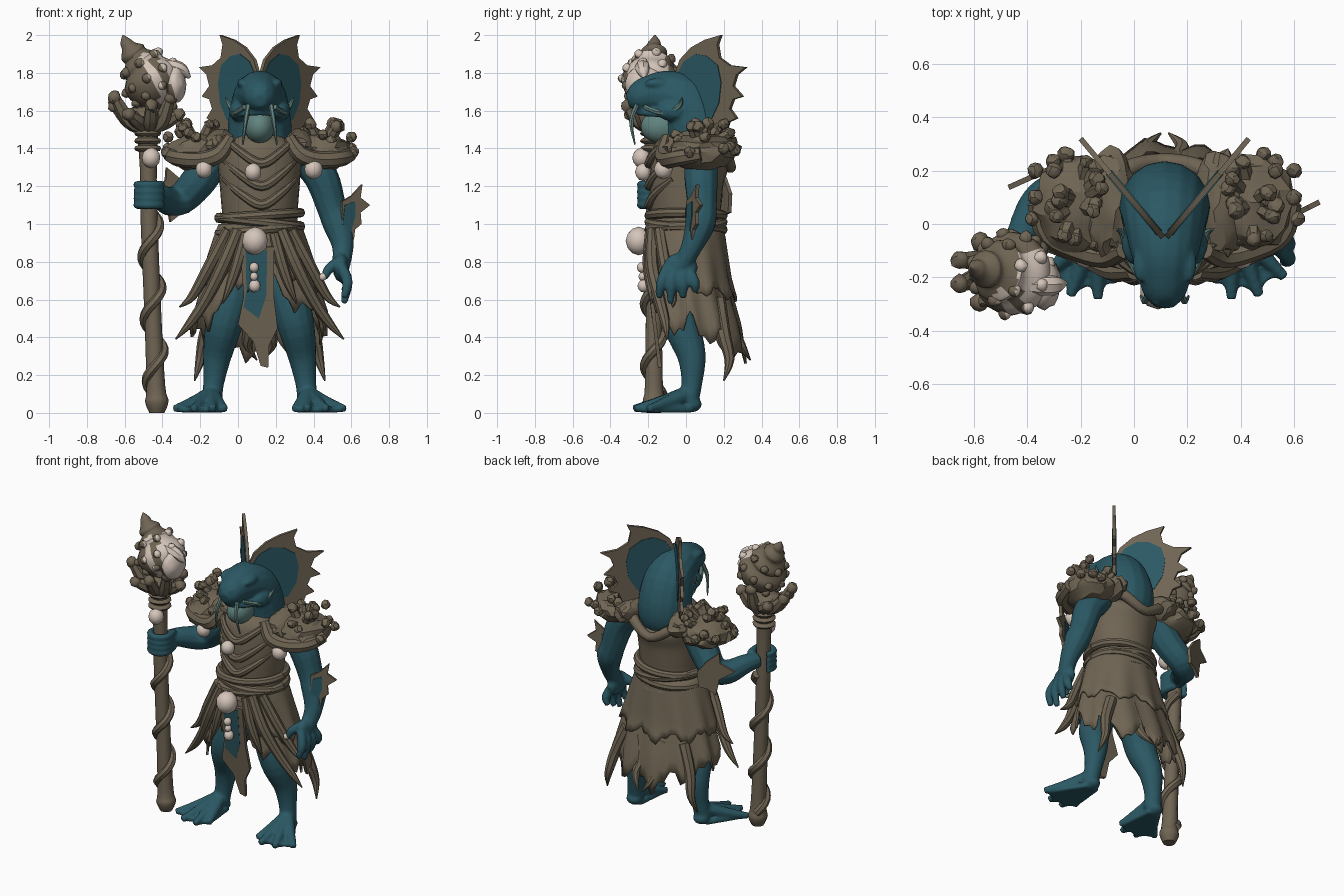
import bpy, bmesh, math, random
from mathutils import Vector, Matrix

random.seed(4)
if "Cube" in bpy.data.objects:
    bpy.data.objects.remove(bpy.data.objects["Cube"])

MID = 0.115  # centre line of the body


def material(name, col):
    m = bpy.data.materials.new(name)
    m.use_nodes = True
    m.diffuse_color = (*col, 1)
    m.node_tree.nodes["Principled BSDF"].inputs["Base Color"].default_value = (*col, 1)
    return m


TEAL = material("teal skin", (0.024, 0.098, 0.127))
BROWN = material("brown cloth and coral", (0.16, 0.13, 0.088))
CREAM = material("cream pearl", (0.66, 0.56, 0.49))
PALE = material("pale teal mouth", (0.12, 0.23, 0.21))


def mir(p):
    return (2 * MID - p[0], *p[1:])


def both(pts):
    return [pts, [mir(p) for p in pts]]


def tube(bm, pts, seg=10, sub=4, squash=1):
    """Smooth tube through points (x, y, z, radius)."""
    pts = [Vector(p) for p in pts]
    n, path = len(pts), []
    for i in range(n - 1):
        a, b, c, d = pts[max(i - 1, 0)], pts[i], pts[i + 1], pts[min(i + 2, n - 1)]
        for k in range(sub):
            t = k / sub
            path.append((b * 2 + (c - a) * t + (a * 2 - b * 5 + c * 4 - d) * t**2
                         + (b * 3 - a - c * 3 + d) * t**3) / 2)
    path.append(pts[-1])
    side, rings = Vector((1, 0.01, 0.02)), []
    for i, p in enumerate(path):
        tan = (path[min(i + 1, len(path) - 1)] - path[max(i - 1, 0)]).to_3d().normalized()
        side = side - tan * side.dot(tan)
        if side.length < 0.05:
            side = tan.orthogonal()
        side.normalize()
        up, ring = tan.cross(side), []
        for k in range(seg):
            a = math.tau * k / seg
            off = (side * math.cos(a) + up * math.sin(a)) * max(p[3], 0.002)
            off.y *= squash
            ring.append(bm.verts.new(p.to_3d() + off))
        rings.append(ring)
    for r, s in zip(rings, rings[1:]):
        for k in range(seg):
            j = (k + 1) % seg
            bm.faces.new((r[k], r[j], s[j], s[k]))
    bm.faces.new(rings[0])
    bm.faces.new(rings[-1])


def ball(bm, loc, size, div=2, jitter=0):
    size = (size,) * 3 if isinstance(size, float) else size
    mat = Matrix.Translation(loc) @ Matrix.Diagonal((*size, 1))
    made = bmesh.ops.create_icosphere(bm, subdivisions=div, radius=1, matrix=mat)
    for v in made["verts"]:
        v.co += (v.co - Vector(loc)) * random.uniform(-jitter, jitter)


def plate(bm, outline, at, thick):
    f = bm.faces.new([bm.verts.new(at(a, b)) for a, b in outline])
    f.normal_update()
    n = f.normal * thick
    bmesh.ops.translate(bm, verts=f.verts, vec=-n / 2)
    new = bmesh.ops.extrude_face_region(bm, geom=[f])["geom"]
    bmesh.ops.translate(bm, verts=[v for v in new if isinstance(v, bmesh.types.BMVert)], vec=n)


def finish(bm, name, *mats, rule=None, angle=40, fix=True):
    if fix:
        bmesh.ops.recalc_face_normals(bm, faces=bm.faces[:])
    me = bpy.data.meshes.new(name)
    if rule:
        for f in bm.faces:
            f.material_index = rule(f.calc_center_median())
    bm.to_mesh(me)
    bm.free()
    for m in mats:
        me.materials.append(m)
    ob = bpy.data.objects.new(name, me)
    bpy.context.collection.objects.link(ob)
    bpy.ops.object.select_all(action="DESELECT")
    ob.select_set(True)
    bpy.context.view_layer.objects.active = ob
    bpy.ops.object.shade_smooth_by_angle(angle=math.radians(angle))
    return ob


# Body: head, arms, legs and webbed feet fused into one skin
bm = bmesh.new()
tube(bm, [(MID, .05, 1.27, .1), (MID, .062, 1.38, .163), (MID, .06, 1.5, .17), (MID, .01, 1.63, .155),
          (MID, -.1, 1.685, .13), (MID, -.2, 1.685, .1), (MID, -.27, 1.665, .075), (MID, -.31, 1.655, .035)], 16)
for s in (-1, 1):
    ball(bm, (MID + s * .09, -.15, 1.745), (.03, .07, .028))      # brow
    ball(bm, (MID + s * .03, -.28, 1.71), (.018, .03, .018))       # nostril
    ball(bm, (MID + s * .105, -.06, 1.6), (.06, .1, .06))          # cheek
tube(bm, [(MID - .12, -.02, 1.59, .03), (MID - .095, -.16, 1.585, .02), (MID, -.25, 1.59, .016),
          (MID + .095, -.16, 1.585, .02), (MID + .12, -.02, 1.59, .03)])
tube(bm, [(.34, .08, 1.37, .09), (.44, .08, 1.25, .092), (.495, .085, 1.09, .08), (.53, .075, 1, .082),
          (.555, .03, .88, .058), (.545, -.02, .78, .05)])
tube(bm, [(-.11, .08, 1.37, .09), (-.2, .09, 1.24, .095), (-.29, .11, 1.14, .085), (-.36, .06, 1.12, .078),
          (-.42, -.05, 1.15, .062), (-.46, -.13, 1.16, .05)])
ball(bm, (.545, -.03, .77), (.045, .095, .08))
for i, y in enumerate((-.13, -.075, -.015, .045)):                 # open hand
    drop = .58 + .03 * abs(i - 1)
    tube(bm, [(.55, y * .6 - .02, .77, .03), (.58, y, .69, .029), (.56, y * 1.1, drop, .018)], 8)
tube(bm, [(.53, -.07, .8, .03), (.48, -.1, .76, .028), (.455, -.11, .71, .018)], 8)
for i in range(4):                                                 # gripping fingers
    z = 1.1 + .036 * i
    tube(bm, [(-.42, -.1, z, .022), (-.41, -.2, z, .022), (-.47, -.24, z, .022), (-.53, -.2, z, .022),
              (-.53, -.13, z, .018)], 8)
leg = [(.01, .04, .85, .1), (-.03, -.01, .64, .11), (-.075, -.02, .47, .1), (-.11, .03, .3, .076),
       (-.13, .03, .15, .055), (-.14, .01, .06, .058)]
web = [(-.19, .03), (-.33, -.19), (-.27, -.21), (-.23, -.26), (-.17, -.23), (-.13, -.27), (-.1, -.22),
       (-.065, -.21), (-.09, .03)]
for path in both(leg):
    tube(bm, path, 14)
for outline in both(web):
    plate(bm, outline, lambda a, b: (a, b, .018), .03)
for x, y in ((-.335, -.2), (-.24, -.27), (-.135, -.28), (-.07, -.22)):
    for path in both([(-.14, .01, .1, .045), (-.14 + (x + .14) * .5, y * .5, .055, .034), (x, y, .022, .02)]):
        tube(bm, path, 8)
for p in both([(-.14, .03, .045)]):
    ball(bm, p[0], (.055, .055, .043))
body = finish(bm, "body", TEAL)
mod = body.modifiers.new("fuse", "REMESH")
mod.mode, mod.voxel_size, mod.use_smooth_shade = "VOXEL", .01, True
mod = body.modifiers.new("soften", "SMOOTH")
mod.factor, mod.iterations = .5, 2

# Mouth lining and whiskers
bm = bmesh.new()
ball(bm, (MID, -.13, 1.515), (.08, .11, .09), 3)
for side in (-1, 1):
    x = lambda d: MID + side * d
    tube(bm, [(x(.06), -.26, 1.63, .014), (x(.075), -.29, 1.54, .012), (x(.09), -.27, 1.42, .004)], 6)
    tube(bm, [(x(.08), -.22, 1.62, .014), (x(.13), -.13, 1.59, .015), (x(.155), -.04, 1.62, .014),
              (x(.18), -.02, 1.67, .004)], 6)
finish(bm, "mouth_and_whiskers", PALE)

# Head crest, forearm fin and elbow fin: scalloped spiny plates with a skin panel on each side
crest = [(.12, 1.8), (.14, 1.87), (.19, 1.935), (.25, 1.975), (.32, 2), (.305, 1.95), (.315, 1.88), (.36, 1.84),
         (.43, 1.83), (.39, 1.79), (.375, 1.73), (.415, 1.675), (.375, 1.66), (.36, 1.61), (.39, 1.56), (.355, 1.54),
         (.34, 1.48), (.2, 1.5)]
panel = [(.125, 1.78), (.16, 1.86), (.21, 1.9), (.26, 1.89), (.31, 1.84), (.325, 1.75), (.315, 1.64), (.28, 1.55),
         (.2, 1.52)]
fore = [(.54, .88), (.55, 1.12), (.6, 1.15), (.655, 1.21), (.645, 1.14), (.695, 1.1), (.645, 1.06), (.65, 1),
        (.615, .97), (.61, .92)]
fore_in = [(.54, .92), (.56, 1.1), (.615, 1.12), (.615, 1.04), (.59, .95)]
elbow = [(-.25, 1.16), (-.31, 1.24), (-.38, 1.3), (-.385, 1.23), (-.47, 1.18), (-.38, 1.12), (-.36, 1.01),
         (-.31, 1.05), (-.26, 1.06)]
crest_at = lambda a, b: (a, (a - .13) * 1.2 - .04, b)
for name, mat, shape, arm, th in (("fins", BROWN, crest, fore, .02), ("fin_panels", TEAL, panel, fore_in, .028)):
    bm = bmesh.new()
    plate(bm, shape, crest_at, th)
    plate(bm, shape, lambda a, b: mir(crest_at(a, b)), th)
    plate(bm, arm, lambda a, b: (a, .02 + (a - .57) * .5, b), th)
    if mat == BROWN:
        plate(bm, elbow, lambda a, b: (a, .2 + (a + .33) * .45, b), th)
    finish(bm, name, mat)

# Tunic with draped folds, collar and belt
bm = bmesh.new()
tube(bm, [(MID, 0, .92, .23), (MID, 0, 1.02, .2), (MID, 0, 1.12, .205), (MID, .005, 1.25, .215),
          (MID, .03, 1.37, .22), (MID, .05, 1.43, .15)], 28, squash=.92)
for low in (1.1, 1.2, 1.32):
    tube(bm, [(MID - .19, -.07, low + .14, .015), (MID - .1, -.165, low + .06, .022), (MID + .01, -.195, low, .026),
              (MID + .11, -.165, low + .06, .022), (MID + .19, -.07, low + .14, .015)], 8)
tube(bm, [(MID - .24, .1, 1.43, .04), (MID - .15, .2, 1.38, .035), (MID, .235, 1.3, .03),
          (MID + .15, .2, 1.38, .035), (MID + .24, .1, 1.43, .04)])
for z, tilt in ((.97, .02), (1.01, -.025), (1.045, .015)):
    tube(bm, [(MID + .215 * math.cos(a), .195 * math.sin(a), z + tilt * math.cos(a), .026)
              for a in [math.tau * k / 16 for k in range(17)]], 8, 2)
finish(bm, "tunic_and_belt", BROWN)


# Ragged skirt layers: hem height depends on the direction
def skirt(name, front, side, back, puff, rag):
    bm = bmesh.new()
    count, rows, grid = 64, 9, []
    for k in range(count):
        a = math.tau * k / count
        s = math.sin(a)
        hem = side + (back - side) * max(s, 0) + (front - side) * max(-s, 0) ** 4
        hem += rag * (abs((k * 9 / count) % 1 - .5) * 4 - 1) + rag * .4 * math.sin(k * 2.4)
        col = []
        for r in range(rows):
            z = 1 + (hem - 1) * r / (rows - 1)
            d = min(1, (1 - z) / .55)
            fold = 1 + .055 * d * math.sin(11 * a + 3 * z)
            rx, ry = (.2 + puff + .17 * d ** .9) * fold, (.18 + puff + .05 * d) * fold
            back_lean = .07 * max(0, .7 - z) * 2 * max(s, 0)
            col.append(bm.verts.new((MID + rx * math.cos(a), .025 * d + ry * s + back_lean, z)))
        grid.append(col)
    for k in range(count):
        c, n = grid[k], grid[(k + 1) % count]
        for r in range(rows - 1):
            bm.faces.new((c[r], c[r + 1], n[r + 1], n[r]))
    ob = finish(bm, name, BROWN, fix=False)
    ob.modifiers.new("cloth", "SOLIDIFY").thickness = .014


skirt("skirt", .73, .47, .34, 0, .07)
skirt("overskirt", .8, .66, .63, .018, .035)

# Hanging strips over the hips and tattered tails behind
bm = bmesh.new()
for strip in ([(.0, -.18, .97, .03), (-.08, -.18, .78, .035), (-.17, -.14, .6, .03), (-.25, -.11, .48, .024), (-.33, -.1, .39, .004)],
              [(-.05, -.14, .97, .03), (-.15, -.11, .78, .032), (-.24, -.07, .62, .024), (-.31, -.07, .56, .004)],
              [(.04, -.19, .95, .028), (.0, -.2, .8, .03), (-.04, -.19, .68, .024), (-.08, -.18, .58, .004)],
              [(-.1, .17, .6, .04), (-.17, .2, .42, .036), (-.2, .23, .28, .026), (-.23, .2, .17, .004)],
              [(.03, .2, .6, .04), (.06, .24, .45, .036), (.05, .29, .36, .026), (.1, .34, .28, .004)]):
    for path in both(strip):
        tube(bm, path, 8)
finish(bm, "cloth_strips", BROWN)

# Front tabard with a skin-coloured panel
bm = bmesh.new()
plate(bm, [(.01, .88), (.19, .88), (.19, .62), (.21, .45), (.165, .36), (.16, .24), (.12, .25), (.08, .38), (.0, .47),
           (.03, .62)], lambda a, b: (a, -.215 + .12 * (.88 - b), b), .02)
finish(bm, "tabard", BROWN)
bm = bmesh.new()
plate(bm, [(.04, .86), (.155, .86), (.15, .62), (.11, .5), (.03, .56), (.045, .65)],
      lambda a, b: (a, -.222 + .12 * (.88 - b), b), .009)
finish(bm, "tabard_panel", TEAL)

# Coral shoulder guards: a rocky shell with stubby branches
for name, flip in (("left_shoulder_guard", False), ("right_shoulder_guard", True)):
    bm = bmesh.new()
    ball(bm, (.44, .08, 1.38), (.165, .18, .1), 3, .09)
    ball(bm, (.32, .08, 1.41), (.1, .2, .09), 3, .09)
    tube(bm, [(.27, -.1, 1.46, .03), (.33, -.12, 1.37, .045), (.43, -.1, 1.34, .045), (.55, -.04, 1.35, .045),
              (.59, .08, 1.37, .04)], 8)
    for k in range(15):
        a = k * 2.4
        reach = .45 + .55 * (k % 4) / 3
        x, y = .44 + .15 * reach * math.cos(a), .09 + .18 * reach * math.sin(a)
        z = 1.53 - .13 * reach**3 + random.uniform(-.02, .03)
        r = random.uniform(.026, .036)
        tube(bm, [(.44, .08, 1.38, .04), (x, y, z, .024)], 6, 2)
        ball(bm, (x, y, z), r, 2, .12)
    for x, y, z in ((.6, .1, 1.46), (.61, .02, 1.38), (.53, .2, 1.53), (.6, .2, 1.4)):
        ball(bm, (x, y, z), .03, 2, .1)
    if flip:
        bmesh.ops.transform(bm, verts=bm.verts[:], matrix=Matrix.Translation((2 * MID, 0, 0)) @ Matrix.Diagonal((-1, 1, 1, 1)))
    finish(bm, name, BROWN, angle=25)

# Staff with a twisting vine, rings and a coral cup
bm = bmesh.new()
tube(bm, [(-.43, -.17, 0, .04), (-.43, -.17, .06, .062), (-.435, -.17, .14, .05), (-.45, -.17, .5, .045),
          (-.47, -.17, 1, .045), (-.475, -.17, 1.3, .045), (-.48, -.17, 1.55, .06)])
tube(bm, [(-.43 - .035 * z + .05 * math.cos(z * 19), -.17 + .05 * math.sin(z * 19), z, .026)
          for z in [.1 + .04 * k for k in range(25)]], 7, 2)
for z in (1.4, 1.44, 1.48):
    ball(bm, (-.478, -.17, z), (.075, .075, .024))
ball(bm, (-.48, -.17, 1.57), (.11, .1, .06), 3, .1)
for k in range(9):
    a = math.tau * k / 9
    c, s, h = math.cos(a), math.sin(a), 1.58 + .045 * (k % 3)
    tube(bm, [(-.48, -.17, 1.5, .035), (-.48 + .1 * c, -.17 + .08 * s, 1.545, .042),
              (-.49 + .17 * c, -.18 + .13 * s, h, .028)], 7)
    ball(bm, (-.49 + .175 * c, -.18 + .13 * s, h), .036, 2, .12)
finish(bm, "staff", BROWN)

# Whorled knobbly shell on top, cream towards its open lip
bm = bmesh.new()
tube(bm, [(-.61, -.165, 2, .004), (-.595, -.165, 1.965, .03), (-.58, -.17, 1.94, .04), (-.56, -.17, 1.91, .07),
          (-.54, -.17, 1.885, .07), (-.515, -.175, 1.85, .115), (-.495, -.18, 1.825, .115), (-.465, -.185, 1.775, .155),
          (-.43, -.185, 1.71, .14), (-.4, -.185, 1.66, .09), (-.38, -.185, 1.62, .03)], 20, 4)
axis = Vector((.25, -.02, -.38)).normalized()
u = axis.orthogonal().normalized()
for centre, r, count in ((Vector((-.515, -.175, 1.85)), .11, 7), (Vector((-.465, -.185, 1.775)), .15, 9),
                         (Vector((-.43, -.185, 1.71)), .135, 8)):
    for k in range(count):
        p = centre + Matrix.Rotation(math.tau * k / count + r * 9, 3, axis) @ u * r
        ball(bm, p, .026, 2, .1)
ball(bm, (-.335, -.22, 1.74), (.06, .1, .1), 3, .05)
tube(bm, [(-.42, -.23, 1.85, .03), (-.31, -.23, 1.82, .04), (-.255, -.22, 1.775, .008)], 8)


def shell_colour(c):
    v = c.x + .45 * (c.z - 1.75)
    lip = v > -.365 and c.y < -.1 and c.z > 1.63
    return int(lip or (-.46 < v < -.41 and c.y < -.24))


finish(bm, "shell", BROWN, CREAM, rule=shell_colour)

# Pearls and thumbnail
bm = bmesh.new()
for x, y, z, r in ((.09, -.25, .91, .07), (.085, -.235, .77, .026), (.085, -.23, .722, .022), (.088, -.225, .672, .032),
                   (.08, -.225, 1.275, .045), (-.18, -.12, 1.29, .046), (.4, -.12, 1.29, .05), (-.46, -.235, 1.35, .05),
                   (.45, -.115, .72, .02)):
    ball(bm, (x, y, z), (r, r, r * 1.08))
finish(bm, "pearls", CREAM)
